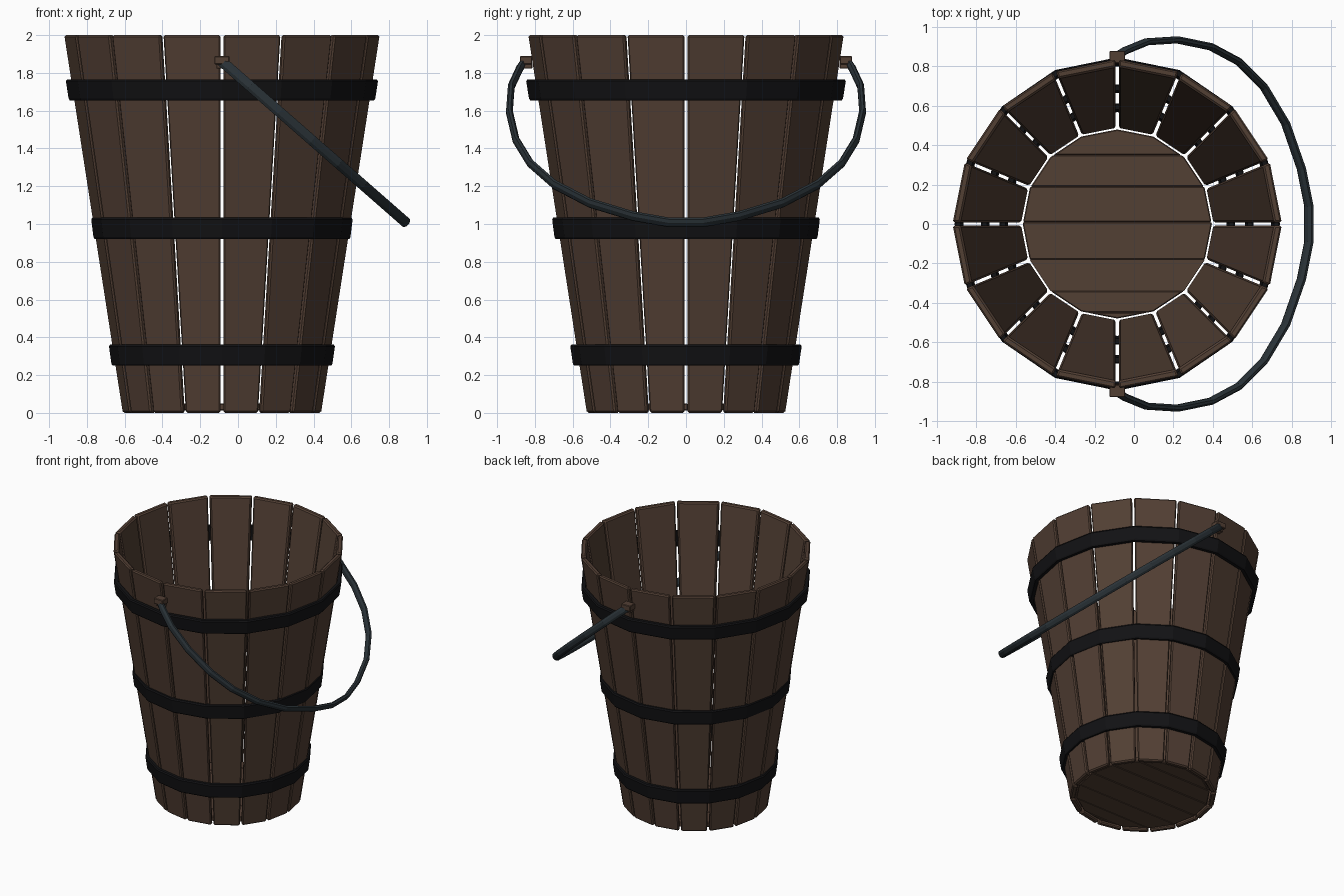
import bpy, bmesh
from math import sin, cos, pi
from mathutils import Vector

if "Cube" in bpy.data.objects:
    bpy.data.objects.remove(bpy.data.objects["Cube"])

CX = -0.085          # bucket axis, offset because the handle swings to +x
N = 16
H = pi / N


def material(name, rgb):
    m = bpy.data.materials.new(name)
    m.diffuse_color = (*rgb, 1)
    m.use_nodes = True
    m.node_tree.nodes["Principled BSDF"].inputs["Base Color"].default_value = m.diffuse_color
    return m


WOOD = material("dark_wood", (0.085, 0.05, 0.034))
IRON = material("black_iron", (0.006, 0.006, 0.007))
STEEL = material("blue_steel", (0.022, 0.031, 0.037))


def finish(name, bm, mat, bevel=0):
    bmesh.ops.recalc_face_normals(bm, faces=bm.faces)
    me = bpy.data.meshes.new(name)
    bm.to_mesh(me)
    bm.free()
    me.materials.append(mat)
    ob = bpy.data.objects.new(name, me)
    bpy.context.collection.objects.link(ob)
    if bevel:
        mod = ob.modifiers.new("bevel", 'BEVEL')
        mod.width = bevel
        mod.segments = 1
    return ob


def skin(bm, rings, closed=False):
    """Bridge successive rings of points; cap the ends unless closed."""
    vs = [[bm.verts.new(p) for p in r] for r in rings]
    n = len(vs[0])
    for i in range(len(vs) - (0 if closed else 1)):
        a, b = vs[i], vs[(i + 1) % len(vs)]
        for j in range(n):
            k = (j + 1) % n
            bm.faces.new((a[j], a[k], b[k], b[j]))
    if not closed:
        bm.faces.new(vs[0])
        bm.faces.new(vs[-1])


# Tapered staves with narrow gaps between them
for i in range(N):
    ang = (2 * i + 1) * H
    out, side = Vector((cos(ang), sin(ang), 0)), Vector((-sin(ang), cos(ang), 0))
    rings = []
    for z, r in ((0.0, 0.528), (2.0, 0.838)):
        ring = []
        for rad, s in ((r - 0.04, -1), (r, -1), (r, 1), (r - 0.04, 1)):
            ring.append(Vector((CX, 0, z)) + out * rad * cos(H)
                        + side * s * (rad * sin(H) - 0.008))
        rings.append(ring)
    bm = bmesh.new()
    skin(bm, rings)
    finish(f"stave_{i + 1}", bm, WOOD, 0.009)

# Floor planks, cut from a 16-sided disc
cuts = [-0.6, -0.45, -0.34, -0.18, 0.01, 0.19, 0.35, 0.6]
for i, (lo, hi) in enumerate(zip(cuts, cuts[1:])):
    bm = bmesh.new()
    skin(bm, [[(CX + 0.48 * cos(2 * k * H), 0.48 * sin(2 * k * H), z)
               for k in range(N)] for z in (0.012, 0.05)])
    for y, sgn in ((lo, -1), (hi, 1)):
        if abs(y) > 0.5:
            continue
        res = bmesh.ops.bisect_plane(
            bm, geom=bm.verts[:] + bm.edges[:] + bm.faces[:],
            plane_co=(0, y, 0), plane_no=(0, sgn, 0), clear_outer=True)
        edges = [e for e in res['geom_cut'] if isinstance(e, bmesh.types.BMEdge)]
        bmesh.ops.edgeloop_fill(bm, edges=edges)
    finish(f"floor_plank_{i + 1}", bm, WOOD, 0.005)

# Iron hoops
for name, z0, z1, r0, r1 in (("lower_hoop", 0.25, 0.362, 0.585, 0.598),
                             ("middle_hoop", 0.92, 1.034, 0.68, 0.692),
                             ("upper_hoop", 1.655, 1.766, 0.812, 0.826)):
    t = 0.03
    prof = [(r0 - t, z0), (r0 - 0.006, z0), (r0, z0 + 0.01),
            (r1, z1 - 0.01), (r1 - 0.006, z1), (r1 - t, z1)]
    bm = bmesh.new()
    skin(bm, [[(CX + r * cos(2 * k * H), 1.024 * r * sin(2 * k * H), z)
               for r, z in prof] for k in range(N)], closed=True)
    finish(name, bm, IRON)


def box(name, center, size):
    bm = bmesh.new()
    bmesh.ops.create_cube(bm, size=1)
    for v in bm.verts:
        v.co = Vector(center) + Vector([a * b for a, b in zip(v.co, size)])
    finish(name, bm, WOOD, 0.004)


# Handle lugs
for label, s in (("front", -1), ("back", 1)):
    box(f"{label}_lug", (CX, s * 0.847, 1.867), (0.08, 0.064, 0.044))
    box(f"{label}_lug_base", (CX, s * 0.838, 1.838), (0.06, 0.05, 0.032))

# Bail handle: half path in (x, y), mirrored, lying in a tilted plane
half = [(-0.085, 0.855), (-0.045, 0.88), (0.065, 0.925), (0.22, 0.935),
        (0.39, 0.9), (0.53, 0.825), (0.66, 0.695), (0.77, 0.51),
        (0.85, 0.28), (0.888, 0.09)]
path = half + [(x, -y) for x, y in reversed(half)]
pts = [Vector((x, y, 1.86 - 0.875 * (x - CX))) for x, y in path]
nrm = Vector((0.875, 0, 1)).normalized()
rings = []
for i, p in enumerate(pts):
    tan = (pts[min(i + 1, len(pts) - 1)] - pts[max(i - 1, 0)]).normalized()
    rad = tan.cross(nrm)
    rings.append([p + rad * 0.019 * cos(k * pi / 4 + pi / 8)
                  + nrm * 0.03 * sin(k * pi / 4 + pi / 8) for k in range(8)])
bm = bmesh.new()
skin(bm, rings)
finish("handle", bm, STEEL)
